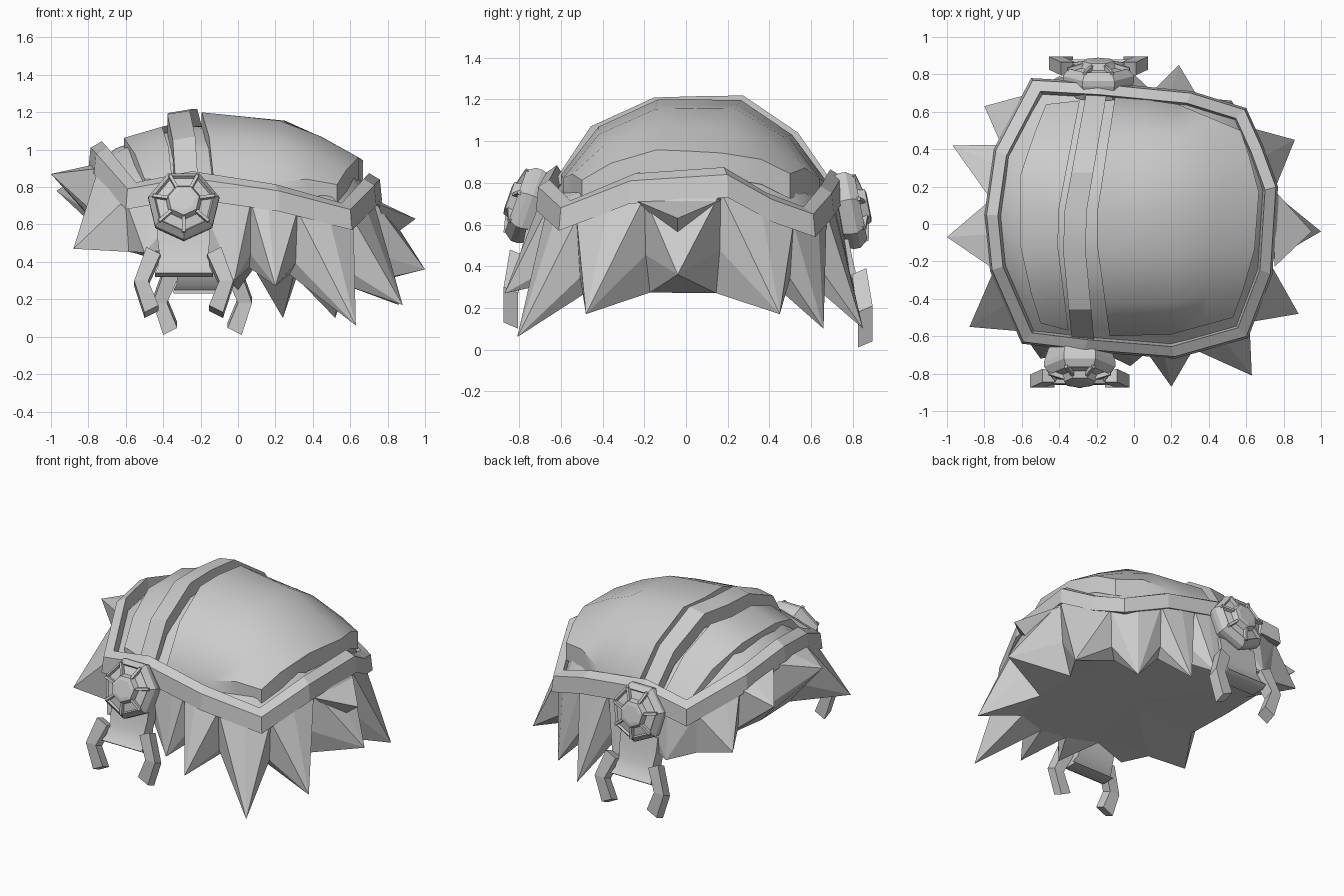
import bpy, bmesh, math
from mathutils import Vector

if "Cube" in bpy.data.objects:
    bpy.data.objects.remove(bpy.data.objects["Cube"])

GREY = bpy.data.materials.new("plain_grey")
GREY.diffuse_color = (0.6, 0.6, 0.6, 1)
GREY.use_nodes = True
GREY.node_tree.nodes["Principled BSDF"].inputs["Base Color"].default_value = GREY.diffuse_color


def finish(name, bm, smooth=0):
    bmesh.ops.recalc_face_normals(bm, faces=bm.faces)
    me = bpy.data.meshes.new(name)
    bm.to_mesh(me)
    bm.free()
    me.materials.append(GREY)
    ob = bpy.data.objects.new(name, me)
    bpy.context.collection.objects.link(ob)
    if smooth:
        bpy.ops.object.select_all(action='DESELECT')
        ob.select_set(True)
        bpy.context.view_layer.objects.active = ob
        bpy.ops.object.shade_smooth_by_angle(angle=math.radians(smooth))
    return ob


def loft(name, rings, closed=False, smooth=0):
    """Skin a list of equal closed rings; cap the ends or join them."""
    bm = bmesh.new()
    vs = [[bm.verts.new(p) for p in r] for r in rings]
    n = len(vs[0])
    for k in range(len(vs) if closed else len(vs) - 1):
        a, b = vs[k], vs[(k + 1) % len(vs)]
        for i in range(n):
            j = (i + 1) % n
            bm.faces.new((a[i], a[j], b[j], b[i]))
    if not closed:
        bm.faces.new(vs[0])
        bm.faces.new(vs[-1])
    return finish(name, bm, smooth)


def interp(x, pts):
    if x <= pts[0][0]:
        return pts[0][1]
    for (a, p), (b, q) in zip(pts, pts[1:]):
        if x <= b:
            return p + (q - p) * (x - a) / (b - a)
    return pts[-1][1]


def height(x, y):
    """Dome height: a crown along x, falling away to front and back."""
    crown = interp(x, [(-.8, .98), (-.62, 1.1), (-.38, 1.17), (-.2, 1.2), (.3, 1.15), (.66, .95), (.8, .83)])
    return crown - interp(y, [(-.66, .46), (-.58, .32), (-.45, .14), (-.14, 0), (.27, 0), (.55, .19), (.65, .35), (.74, .47)])


# Rim band: lower outer edge, swept with a four-point section
RIM = [(-.27, -.68, .74), (.22, -.72, .67), (.61, -.61, .57), (.74, -.27, .70), (.77, .2, .73),
       (.69, .42, .61), (.6, .62, .54), (.31, .71, .64), (-.2, .76, .72), (-.55, .78, .67),
       (-.75, .4, .82), (-.8, .05, .9), (-.77, -.25, .87), (-.6, -.64, .68)]
SECTION = [(1, 0), (.985, .11), (.91, .145), (.885, .03)]
loft("rim_band", [[(x * s, y * s, z + h) for s, h in SECTION] for x, y, z in RIM], closed=True)

# Under shell: fills the gutters between the panels
bm = bmesh.new()
rings = []
for s in (.93, .82, .6, .3):
    ring = []
    for x, y, z in RIM:
        h = z + .03 if s > .9 else height(x * s, y * s) - .07
        ring.append(bm.verts.new((x * s, y * s, h)))
    rings.append(ring)
n = len(RIM)
for a, b in zip(rings, rings[1:]):
    for i in range(n):
        bm.faces.new((a[i], a[(i + 1) % n], b[(i + 1) % n], b[i]))
top = bm.verts.new((0, 0, height(0, 0) - .07))
for i in range(n):
    bm.faces.new((rings[-1][i], rings[-1][(i + 1) % n], top))
finish("under_shell", bm, 50)


def panel(name, left, right, front, back, lift, thick, nu, smooth):
    """Curved plate on the dome, bounded by left/right x and front/back y curves."""
    bm = bmesh.new()
    grid = []
    for v in (0, .14, .36, .52, .67, .86, 1):
        row = []
        for k in range(nu + 1):
            u = k / nu
            x = interp(v, left) * (1 - u) + interp(v, right) * u
            y = interp(u, front) * (1 - v) + interp(u, back) * v
            row.append(bm.verts.new((x, y, height(x, y) + lift)))
        grid.append(row)
    for a, b in zip(grid, grid[1:]):
        for i in range(nu):
            bm.faces.new((a[i], a[i + 1], b[i + 1], b[i]))
    ext = bmesh.ops.extrude_face_region(bm, geom=bm.faces[:], use_keep_orig=True)
    for g in ext['geom']:
        if isinstance(g, bmesh.types.BMVert):
            g.co.z -= thick
    finish(name, bm, smooth)


panel("main_dome_plate", [(0, -.13), (.45, -.21), (1, -.1)],
      [(0, .53), (.3, .64), (.7, .67), (1, .57)],
      [(0, -.6), (.5, -.59), (1, -.5)], [(0, .69), (.5, .64), (1, .5)], 0, .12, 4, 40)
panel("left_dome_plate", [(0, -.5), (.3, -.61), (.7, -.61), (1, -.47)],
      [(0, -.35), (.45, -.42), (1, -.29)],
      [(0, -.53), (1, -.57)], [(0, .64), (1, .66)], -.04, .08, 2, 35)
panel("centre_strap", [(0, -.33), (.45, -.39), (1, -.25)],
      [(0, -.21), (.45, -.27), (1, -.14)],
      [(0, -.65), (1, -.65)], [(0, .73), (1, .73)], .025, .1, 1, 30)


def rim_at(angle, scale, dz):
    """Point on the rim in a given direction."""
    d = Vector((math.cos(angle), math.sin(angle)))
    for p, q in zip(RIM, RIM[1:] + RIM[:1]):
        a, b = Vector(p), Vector(q)
        e = b - a
        t = (d.x * a.y - d.y * a.x) / -(d.x * e.y - d.y * e.x)
        c = a + e * t
        if -1e-6 <= t <= 1.000001 and c.x * d.x + c.y * d.y > 0:
            return Vector((c.x * scale, c.y * scale, c.z + dz))


# Fur skirt: a ring of pointed tufts with a closed underside
TIPS = [(.2, -.87, .27), (.63, -.81, .06), (.88, -.48, .17), (1, -.04, .36), (.86, .45, .17),
        (.52, .66, .1), (.24, .85, .1), (0, .8, .25), (-.4, .79, .4), (-.8, .63, .5), (-.97, .42, .78),
        (-1, -.07, .87), (-.88, -.55, .47), (-.5, -.72, .45), (-.02, -.76, .3)]
bm = bmesh.new()
angles = [math.atan2(y, x) for x, y, z in TIPS]
m = len(TIPS)
tips, roots, valleys, gaps, inner = [], [], [], [], []
for i, a in enumerate(angles):
    mid = a + ((angles[(i + 1) % m] - a) % math.tau) / 2
    tips.append(bm.verts.new(TIPS[i]))
    roots.append(bm.verts.new(rim_at(a, .98, .03)))
    gaps.append(bm.verts.new(rim_at(mid, .97, .03)))
    v = rim_at(mid, .94, -.25)
    v.z = max(v.z, .34)
    valleys.append(bm.verts.new(v))
    w = rim_at(mid, .84, 0)
    w.z = min(.38 - .17 * w.x, v.z)
    inner.append(bm.verts.new(w))
hub = bm.verts.new((0, 0, .38))
for i in range(m):
    p = i - 1
    bm.faces.new((gaps[p], roots[i], tips[i]))
    bm.faces.new((roots[i], gaps[i], tips[i]))
    bm.faces.new((gaps[p], tips[i], valleys[p]))
    bm.faces.new((gaps[i], valleys[i], tips[i]))
    bm.faces.new((tips[i], inner[i], inner[p]))
    bm.faces.new((tips[i], valleys[i], inner[i]))
    bm.faces.new((tips[i], inner[p], valleys[p]))
    bm.faces.new((inner[p], inner[i], hub))
finish("fur_skirt", bm)

# Short upper tuft on the right side
bm = bmesh.new()
q = [bm.verts.new(c) for c in [(.95, -.04, .63), (.75, -.23, .71), (.76, .17, .72), (.8, -.04, .52)]]
for f in ((0, 1, 2), (0, 2, 3), (0, 3, 1), (1, 3, 2)):
    bm.faces.new([q[i] for i in f])
finish("upper_tuft", bm)


def clasp(tag, cx, side, cy, cz, tilt, drop):
    """Seven-sided medallion with a tongue and two hooked arms; side is -1 front, 1 back."""
    out = Vector((0, side, tilt)).normalized()
    up = Vector((0, -side * out.z, abs(out.y)))
    base = Vector((cx, cy, cz))

    def at(r, ang, h):
        return base + Vector((r * math.cos(ang), 0, 0)) + up * (r * math.sin(ang)) + out * h

    corner = [-math.pi / 2 + math.tau * k / 7 for k in range(7)]
    prof = [(.17, -.06), (.195, .02), (.195, .05), (.165, .09), (.155, .075), (.1, .09), (.085, .125), (.06, .13)]
    loft(tag + "_medallion", [[at(r, a, h) for a in corner] for r, h in prof])
    # Radial ribs between the medallion facets
    for a in corner:
        w = .09
        loft(tag + "_medallion_rib",
             [[at(r, a - w * .13 / r, .06), at(r, a + w * .13 / r, .06),
               at(r, a + w * .09 / r, h), at(r, a - w * .09 / r, h)] for r, h in ((.085, .115), (.17, .095))])
    # Flared tongue hanging under the medallion
    rings = []
    for hw, dy, z in ((.14, .03, .62), (.14, .05, .52), (.13, .07, .44), (.14, .1, .37), (.155, .13, .34), (.155, .1, .32)):
        y = cy + side * dy
        z -= drop
        rings.append([(cx - hw, y, z), (cx + hw, y, z), (cx + hw, y - side * .1, z), (cx - hw, y - side * .1, z)])
    loft(tag + "_tongue", rings, smooth=35)
    # Hooked arms either side of the tongue
    for sx in (-1, 1):
        rings = []
        for dx, dy, z, lean in ((.16, .08, .43, .02), (.225, .11, .27, 0), (.17, .11, .12, -.02)):
            x, y, z = cx + sx * dx, cy + side * dy, z - drop
            rings.append([(x + sx * ex, y + side * ey, z + lean * ex / .04 + (.03 if ey > 0 else 0))
                          for ex, ey in ((-.035, -.035), (.04, -.035), (.04, .035), (-.035, .035))])
        loft(tag + "_arm", rings)


clasp("front", -.29, -1, -.73, .69, .35, 0)
clasp("back", -.19, 1, .75, .67, .2, .09)
